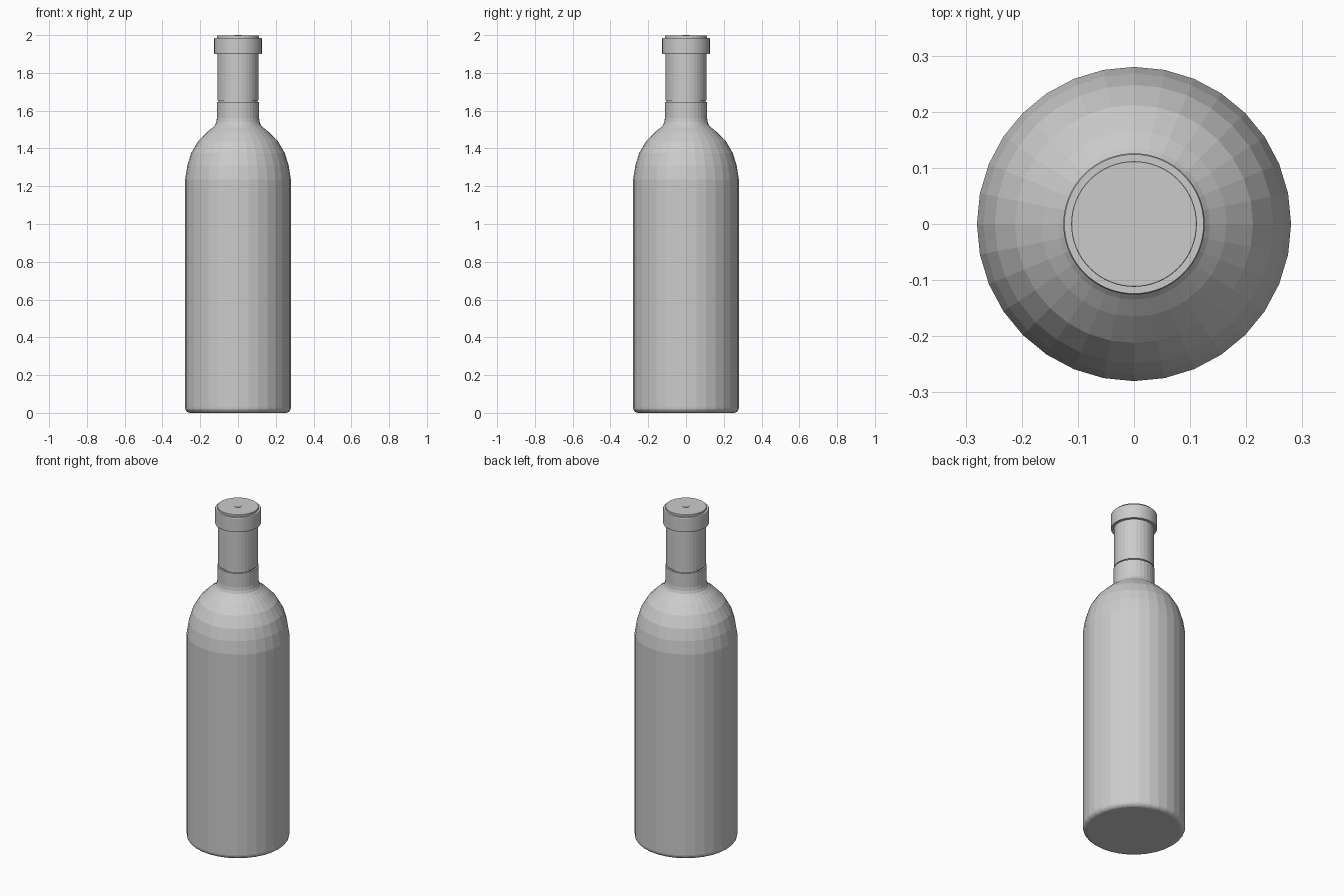
import bpy, bmesh, math

if "Cube" in bpy.data.objects:
    bpy.data.objects.remove(bpy.data.objects["Cube"])

mat = bpy.data.materials.new("plain_grey")
mat.diffuse_color = (0.6, 0.6, 0.6, 1)
mat.use_nodes = True
mat.node_tree.nodes["Principled BSDF"].inputs["Base Color"].default_value = mat.diffuse_color


def lathe(name, profile, sides):
    """Spin an (r, z) profile, listed bottom to top, into a closed solid."""
    bm = bmesh.new()
    rings = []
    for r, z in profile:
        rings.append([bm.verts.new((r * math.cos(2 * math.pi * i / sides),
                                    r * math.sin(2 * math.pi * i / sides), z))
                      for i in range(sides)])
    for a, b in zip(rings, rings[1:]):
        for i in range(sides):
            j = (i + 1) % sides
            bm.faces.new((a[i], a[j], b[j], b[i]))
    bm.faces.new(rings[0][::-1])
    bm.faces.new(rings[-1])
    bmesh.ops.recalc_face_normals(bm, faces=bm.faces)
    me = bpy.data.meshes.new(name)
    bm.to_mesh(me)
    bm.free()
    me.materials.append(mat)
    ob = bpy.data.objects.new(name, me)
    bpy.context.collection.objects.link(ob)
    return ob


# bottle body: rounded foot, straight wall, curved shoulder, lower neck
foot = [(0.252 + 0.028 * math.sin(t), 0.028 - 0.028 * math.cos(t))
        for t in [math.pi / 2 * k / 6 for k in range(7)]]
shoulder = [(0.28, 1.235), (0.268, 1.31), (0.248, 1.375), (0.212, 1.437),
            (0.165, 1.485), (0.135, 1.51), (0.121, 1.525), (0.115, 1.54),
            (0.112, 1.56), (0.112, 1.645), (0.104, 1.645)]
lathe("bottle_body", foot + shoulder, 32)

# foil sleeve around the upper neck
lathe("neck_sleeve", [(0.103, 1.64), (0.103, 1.653), (0.109, 1.653),
                      (0.109, 1.91)], 32)

# wide lip ring
lathe("lip_ring", [(0.105, 1.9), (0.125, 1.9), (0.126, 1.904),
                   (0.126, 1.982), (0.124, 1.986), (0.105, 1.986)], 64)

# flat cap on top with a small central disc
lathe("cap_top", [(0.112, 1.98), (0.112, 1.997), (0.111, 1.998)], 64)
lathe("cap_centre", [(0.018, 1.99), (0.018, 2.0)], 32)
